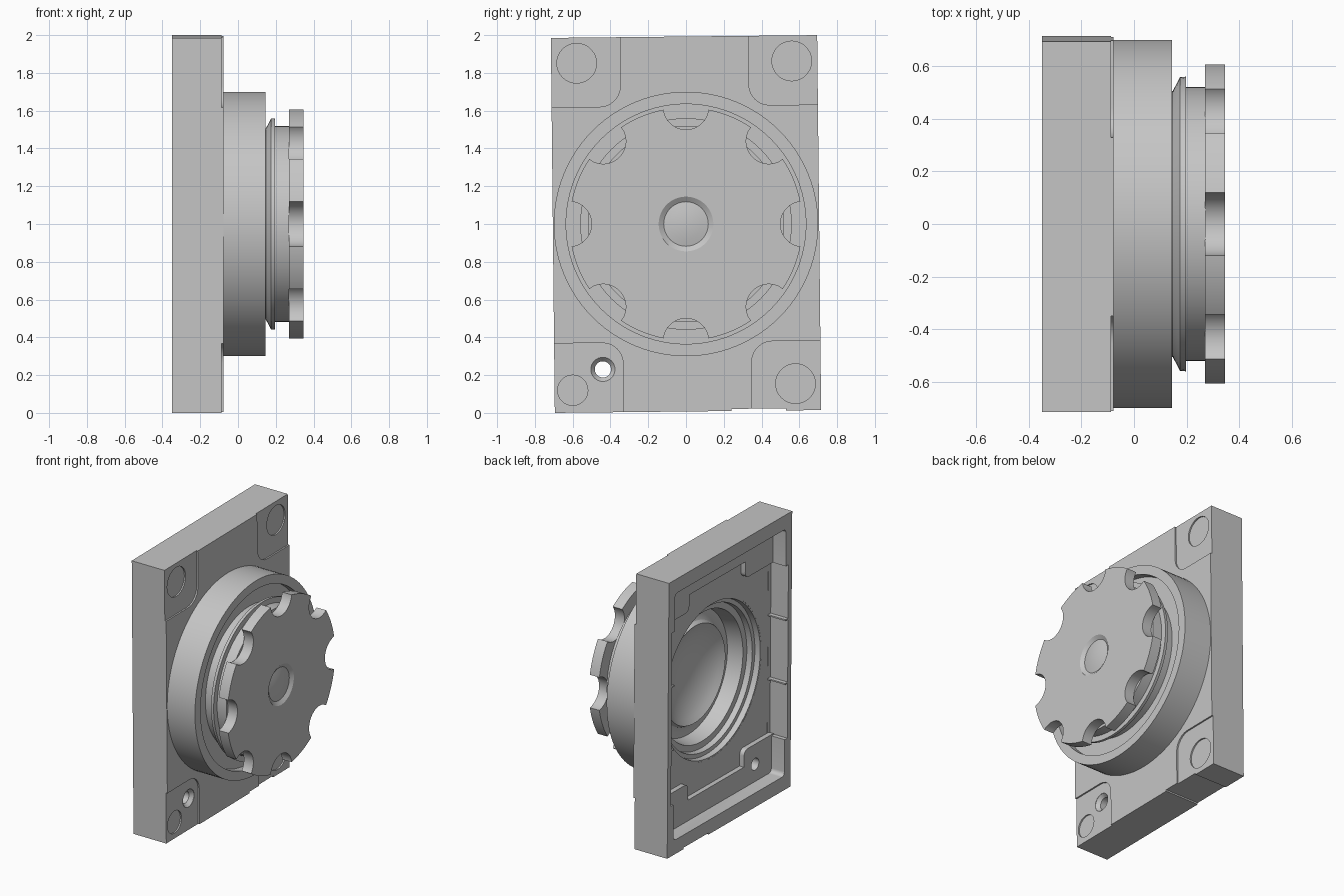
import bpy, bmesh, math
from mathutils import Matrix, Vector

if "Cube" in bpy.data.objects:
    bpy.data.objects.remove(bpy.data.objects["Cube"], do_unlink=True)

grey = bpy.data.materials.new("light_grey")
grey.use_nodes = True
COLOR = (0.56, 0.56, 0.56, 1)
grey.diffuse_color = COLOR
grey.node_tree.nodes["Principled BSDF"].inputs["Base Color"].default_value = COLOR


def finish(bm, name):
    bmesh.ops.recalc_face_normals(bm, faces=bm.faces[:])
    me = bpy.data.meshes.new(name)
    bm.to_mesh(me)
    bm.free()
    me.materials.append(grey)
    ob = bpy.data.objects.new(name, me)
    bpy.context.collection.objects.link(ob)
    return ob


def prism(name, outline, x0, x1):
    """Extrude a (y, z) outline along x."""
    bm = bmesh.new()
    face = bm.faces.new([bm.verts.new((x0, y, z)) for y, z in outline])
    ext = bmesh.ops.extrude_face_region(bm, geom=[face])
    verts = [v for v in ext["geom"] if isinstance(v, bmesh.types.BMVert)]
    bmesh.ops.translate(bm, verts=verts, vec=(x1 - x0, 0, 0))
    return finish(bm, name)


def rect(y0, y1, z0, z1, r=0.0, n=6):
    """Rectangle outline, with rounded corners if r > 0."""
    if r == 0:
        return [(y0, z0), (y1, z0), (y1, z1), (y0, z1)]
    pts = []
    centres = [(y1 - r, z1 - r), (y0 + r, z1 - r), (y0 + r, z0 + r), (y1 - r, z0 + r)]
    for k, (cy, cz) in enumerate(centres):
        for i in range(n + 1):
            a = math.pi / 2 * (k + i / n)
            pts.append((cy + r * math.cos(a), cz + r * math.sin(a)))
    return pts


def circle(cy, cz, r, n=48):
    return [(cy + r * math.cos(2 * math.pi * i / n),
             cz + r * math.sin(2 * math.pi * i / n)) for i in range(n)]


def lathe(name, profile, cy=0.0, cz=0.0, n=96):
    """Revolve a (x, radius) profile around the x axis."""
    bm = bmesh.new()
    vs = [bm.verts.new((x, 0, r)) for x, r in profile]
    edges = [bm.edges.new((vs[i], vs[i + 1])) for i in range(len(vs) - 1)]
    bmesh.ops.spin(bm, geom=vs + edges, cent=(0, 0, 0), axis=(1, 0, 0),
                   angle=2 * math.pi, steps=n)
    bmesh.ops.remove_doubles(bm, verts=bm.verts[:], dist=1e-4)
    bmesh.ops.translate(bm, verts=bm.verts[:], vec=(0, cy, cz))
    return finish(bm, name)


def combine(target, tool, operation="DIFFERENCE"):
    """Apply a boolean and discard the tool object."""
    mod = target.modifiers.new("bool", "BOOLEAN")
    mod.operation = operation
    mod.solver = "EXACT"
    mod.object = tool
    bpy.context.view_layer.objects.active = target
    bpy.ops.object.modifier_apply(modifier=mod.name)
    bpy.data.objects.remove(tool, do_unlink=True)


# Base plate with a hollow back
W, H = 0.705, 0.9925
BACK, FLOOR, FACE = -0.35, -0.21, -0.077
plate = prism("base_plate", rect(-W, W, -H, H), BACK, FACE)
combine(plate, prism("pocket", rect(-0.635, 0.635, -0.89, 0.89, 0.03), BACK - 0.1, FLOOR))

# Shallow bays in the side walls, parted by thin ribs
for s in (-1, 1):
    for z0, z1 in ((-0.63, -0.235), (-0.225, 0.225), (0.235, 0.62)):
        y0, y1 = sorted((s * 0.6, s * 0.665))
        combine(plate, prism("bay", rect(y0, y1, z0, z1), BACK - 0.1, FLOOR - 0.001))

# Raised bands at top and bottom of the hollow, with corner bosses;
# matching shallow recesses on the face
for sz in (-1, 1):
    z0, z1 = sorted((sz * 0.74, sz * 0.93))
    combine(plate, prism("band", rect(-0.66, 0.66, z0, z1), -0.245, -0.15), "UNION")
    for sy in (-1, 1):
        y0, y1 = sorted((sy * 0.32, sy * 0.685))
        z0, z1 = sorted((sz * 0.62, sz * 0.95))
        combine(plate, prism("boss", rect(y0, y1, z0, z1, 0.04), -0.2455, -0.149), "UNION")
        y0, y1 = sorted((sy * 0.34, sy * 0.9))
        z0, z1 = sorted((sz * 0.625, sz * 1.2))
        combine(plate, prism("recess", rect(y0, y1, z0, z1, 0.11), FACE - 0.011, 0.1))

# Central opening, cable hole with countersink, slot under the bottom edge
combine(plate, prism("opening", circle(0, 0, 0.56, 96), -0.5, 0.1))
combine(plate, lathe("cable_hole", [(-0.5, 0), (-0.5, 0.043), (-0.115, 0.043),
                                    (-0.09, 0.064), (0, 0.064), (0, 0)], -0.448, -0.765, 32))
combine(plate, prism("slot", rect(0.23, 0.52, -1.1, -H + 0.011), -0.5, 0.1))

# Round shallow sinks in the corners
for y, z, r in ((-0.57, 0.857, 0.105), (0.569, 0.857, 0.105),
                (-0.609, -0.874, 0.08), (0.571, -0.851, 0.105)):
    combine(plate, prism("sink", circle(y, z, r), FACE - 0.021, 0.1))

# The plate sits very slightly turned
plate.data.transform(Matrix.Rotation(0.0105, 4, "X"))
parts = [plate]

# Collar: dished and stepped at the back, recessed at the front
parts.append(lathe("collar", [
    (0.03, 0), (0.025, 0.1), (0.01, 0.19), (-0.02, 0.27), (-0.045, 0.315), (-0.07, 0.35),
    (-0.04, 0.365), (-0.02, 0.40), (-0.02, 0.445), (-0.13, 0.465), (-0.13, 0.51),
    (-0.17, 0.515), (-0.17, 0.545), (-0.209, 0.55), (-0.209, 0.57), (-0.1, 0.57),
    (-0.1, 0.70), (0.145, 0.70), (0.145, 0.635), (0.09, 0.635), (0.09, 0)]))

# Neck with flared lip
parts.append(lathe("dial_neck", [
    (0.08, 0), (0.08, 0.50), (0.147, 0.505), (0.175, 0.558), (0.197, 0.56),
    (0.197, 0.52), (0.271, 0.52), (0.271, 0)]))

# Scalloped dial with a domed centre dimple
dial = prism("dial_wheel", circle(0, 0, 0.617, 128), 0.27, 0.346)
for k in range(8):
    a = k * math.pi / 4
    combine(dial, prism("scallop", circle(0.62 * math.cos(a), 0.62 * math.sin(a), 0.12),
                        0.2, 0.4))
combine(dial, lathe("dimple", [(0.36, 0), (0.36, 0.145), (0.346, 0.145), (0.328, 0.118),
                               (0.336, 0.08), (0.341, 0.04), (0.343, 0)], n=48))
parts.append(dial)

# Lift to the ground plane and shade
for ob in parts:
    ob.data.transform(Matrix.Translation(Vector((0, 0, 1))))
    bpy.ops.object.select_all(action="DESELECT")
    ob.select_set(True)
    bpy.context.view_layer.objects.active = ob
    bpy.ops.object.shade_smooth_by_angle(angle=math.radians(30))
